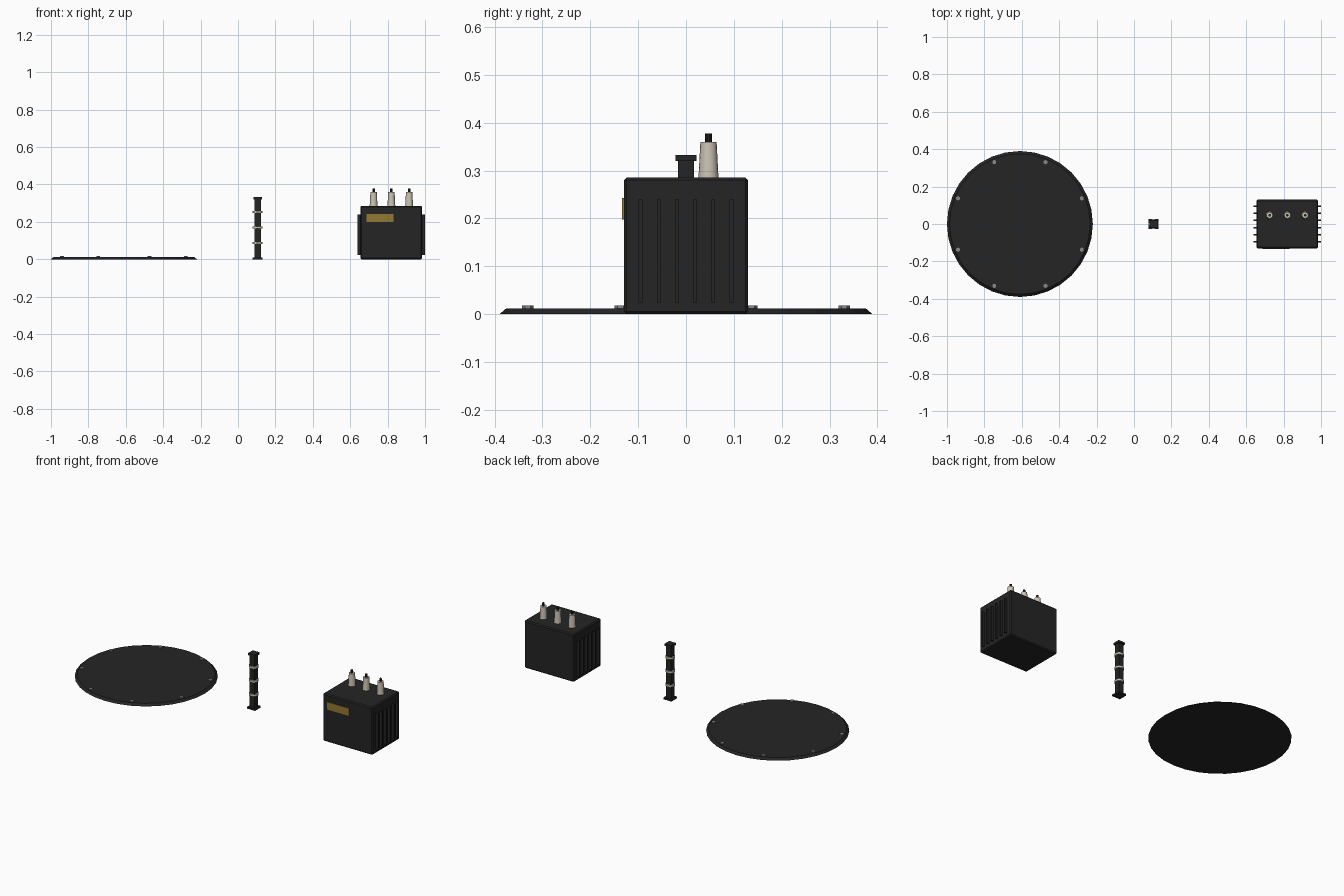
import bpy, bmesh, math
from mathutils import Matrix, Vector

if "Cube" in bpy.data.objects:
    bpy.data.objects.remove(bpy.data.objects["Cube"])


def material(name, rgb):
    m = bpy.data.materials.new(name)
    m.diffuse_color = (*rgb, 1)
    m.use_nodes = True
    m.node_tree.nodes["Principled BSDF"].inputs["Base Color"].default_value = m.diffuse_color
    return m


BLACK = material("black_metal", (0.018, 0.018, 0.018))
CERAMIC = material("beige_ceramic", (0.60, 0.55, 0.46))
GOLD = material("brass_label", (0.29, 0.19, 0.034))
STEEL = material("grey_steel", (0.25, 0.25, 0.25))


def finish(bm, name, mat, smooth=False):
    me = bpy.data.meshes.new(name)
    bm.to_mesh(me)
    bm.free()
    me.materials.append(mat)
    ob = bpy.data.objects.new(name, me)
    bpy.context.collection.objects.link(ob)
    if smooth:
        bpy.ops.object.select_all(action='DESELECT')
        ob.select_set(True)
        bpy.context.view_layer.objects.active = ob
        bpy.ops.object.shade_smooth_by_angle(angle=math.radians(35))
    return ob


def box(name, lo, hi, mat, bevel=0):
    lo, hi = Vector(lo), Vector(hi)
    bm = bmesh.new()
    bmesh.ops.create_cube(bm, size=1, matrix=Matrix.Translation((lo + hi) / 2)
                          @ Matrix.Diagonal((*(hi - lo), 1)))
    if bevel:
        bmesh.ops.bevel(bm, geom=bm.edges[:], offset=bevel, segments=1, affect='EDGES')
    return finish(bm, name, mat)


def cone(name, x, y, z0, z1, r0, r1, sides, mat, smooth=False):
    bm = bmesh.new()
    bmesh.ops.create_cone(bm, cap_ends=True, segments=sides, radius1=r0, radius2=r1,
                          depth=z1 - z0, matrix=Matrix.Translation((x, y, (z0 + z1) / 2)))
    return finish(bm, name, mat, smooth)


# Round cover plate with chamfered rim and eight bolts
DX = -0.61
cone("cover_plate", DX, 0, 0, 0.012, 0.39, 0.376, 32, BLACK)
for i in range(8):
    a = math.radians(22.5 + 45 * i)
    cone(f"cover_bolt_{i + 1}", DX + 0.358 * math.cos(a), 0.358 * math.sin(a),
         0.010, 0.018, 0.012, 0.012, 6, STEEL)

# Small post with base, cap and insulator rings
PX = 0.105
box("post_base", (PX - 0.027, -0.027, 0), (PX + 0.027, 0.027, 0.010), BLACK)
box("post_shaft", (PX - 0.017, -0.017, 0.008), (PX + 0.017, 0.017, 0.322), BLACK)
box("post_cap", (PX - 0.022, -0.022, 0.320), (PX + 0.022, 0.022, 0.333), BLACK)
for i, z in enumerate((0.087, 0.170, 0.253)):
    cone(f"post_ring_{i + 1}", PX, 0, z - 0.006, z + 0.006, 0.027, 0.027, 16, CERAMIC, True)

# Transformer tank with label
TX = 0.82
box("transformer_tank", (TX - 0.165, -0.13, 0), (TX + 0.165, 0.13, 0.286), BLACK, 0.006)
box("tank_label", (0.687, -0.134, 0.198), (0.831, -0.128, 0.243), GOLD)

# Cooling fins on both ends
for side in (-1, 1):
    for i in range(6):
        y = -0.095 + 0.038 * i
        xs = sorted((TX + side * 0.160, TX + side * 0.180))
        box(f"cooling_fin_{'left' if side < 0 else 'right'}_{i + 1}",
            (xs[0], y - 0.004, 0.024), (xs[1], y + 0.004, 0.240), BLACK)

# Three bushings with terminals
for i in range(3):
    x = TX + 0.095 * (i - 1)
    cone(f"bushing_{i + 1}", x, 0.047, 0.284, 0.360, 0.021, 0.017, 16, CERAMIC, True)
    cone(f"terminal_{i + 1}", x, 0.047, 0.358, 0.378, 0.007, 0.007, 10, BLACK, True)
